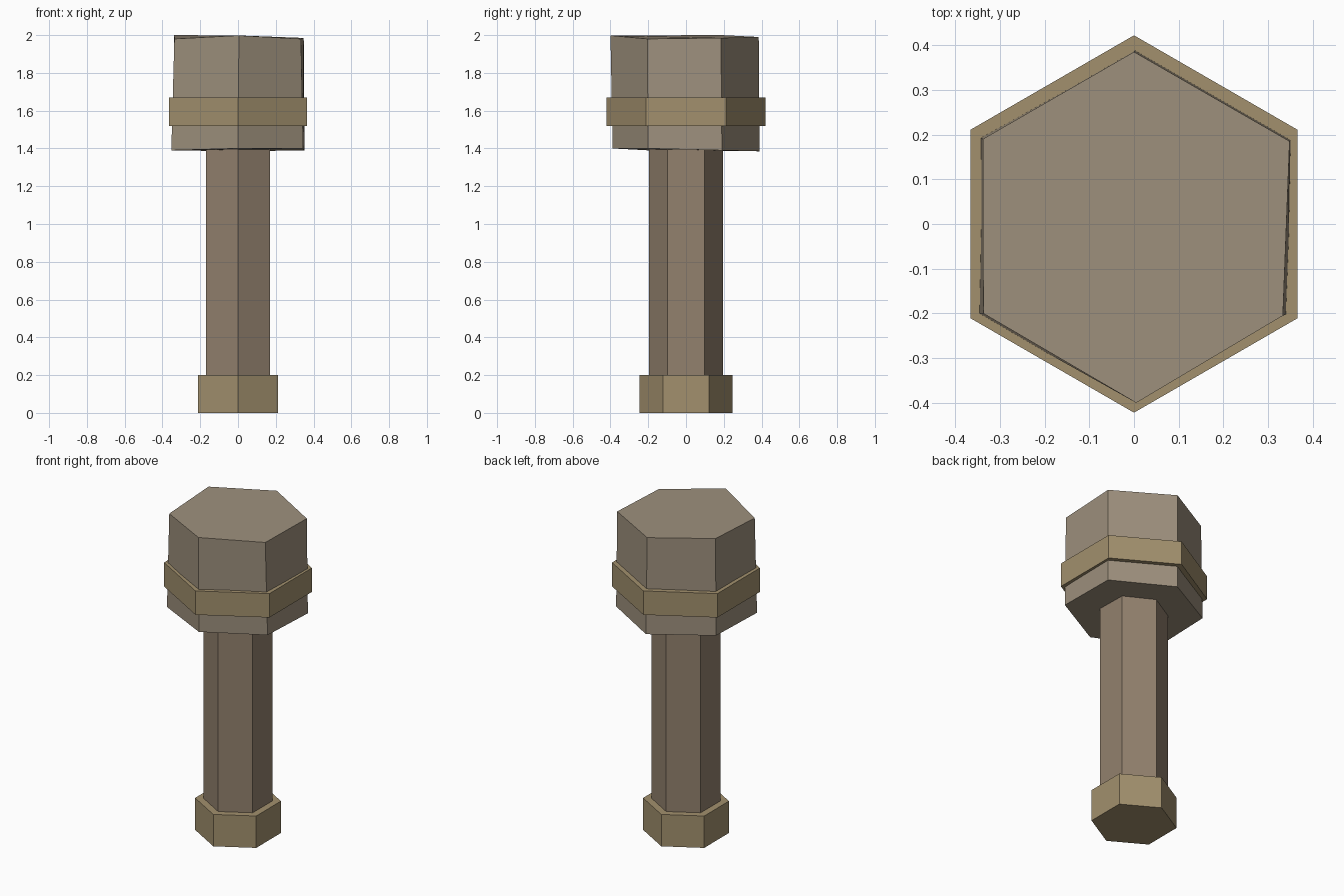
import bpy, bmesh
from math import sin, cos, pi

if "Cube" in bpy.data.objects:
    bpy.data.objects.remove(bpy.data.objects["Cube"])


def material(name, rgb):
    m = bpy.data.materials.new(name)
    m.diffuse_color = (*rgb, 1)
    m.use_nodes = True
    m.node_tree.nodes["Principled BSDF"].inputs["Base Color"].default_value = m.diffuse_color
    return m


def hex_ring(r, z):
    # corners point along +y and -y
    return [(r * cos(pi / 2 + i * pi / 3), r * sin(pi / 2 + i * pi / 3), z) for i in range(6)]


def prism(name, bottom, top, mat):
    bm = bmesh.new()
    lo = [bm.verts.new(p) for p in bottom]
    hi = [bm.verts.new(p) for p in top]
    bm.faces.new(lo[::-1])
    bm.faces.new(hi)
    for i in range(6):
        j = (i + 1) % 6
        bm.faces.new((lo[i], lo[j], hi[j], hi[i]))
    mesh = bpy.data.meshes.new(name)
    bm.to_mesh(mesh)
    bm.free()
    mesh.materials.append(mat)
    ob = bpy.data.objects.new(name, mesh)
    bpy.context.collection.objects.link(ob)
    return ob


wood = material("handle_wood", (0.29, 0.22, 0.155))
pale = material("head_wood", (0.34, 0.28, 0.205))
brass = material("band_metal", (0.36, 0.28, 0.155))

# Pommel, handle and band are regular hexagonal prisms
prism("pommel", hex_ring(0.245, 0), hex_ring(0.245, 0.2), brass)
prism("handle", hex_ring(0.197, 0.1), hex_ring(0.197, 1.45), wood)
prism("head_band", hex_ring(0.422, 1.52), hex_ring(0.422, 1.67), brass)

# Head: slightly uneven, hand-hewn hexagonal block
head_bottom = [(0.005, 0.39, 1.385), (-0.345, 0.195, 1.395), (-0.353, -0.2, 1.39),
               (0, -0.388, 1.40), (0.345, -0.2, 1.40), (0.352, 0.19, 1.39)]
head_top = [(0, 0.385, 1.99), (-0.338, 0.19, 2.0), (-0.337, -0.2, 1.98),
            (0.005, -0.4, 1.998), (0.333, -0.205, 1.98), (0.348, 0.185, 1.985)]
prism("head", head_bottom, head_top, pale)
